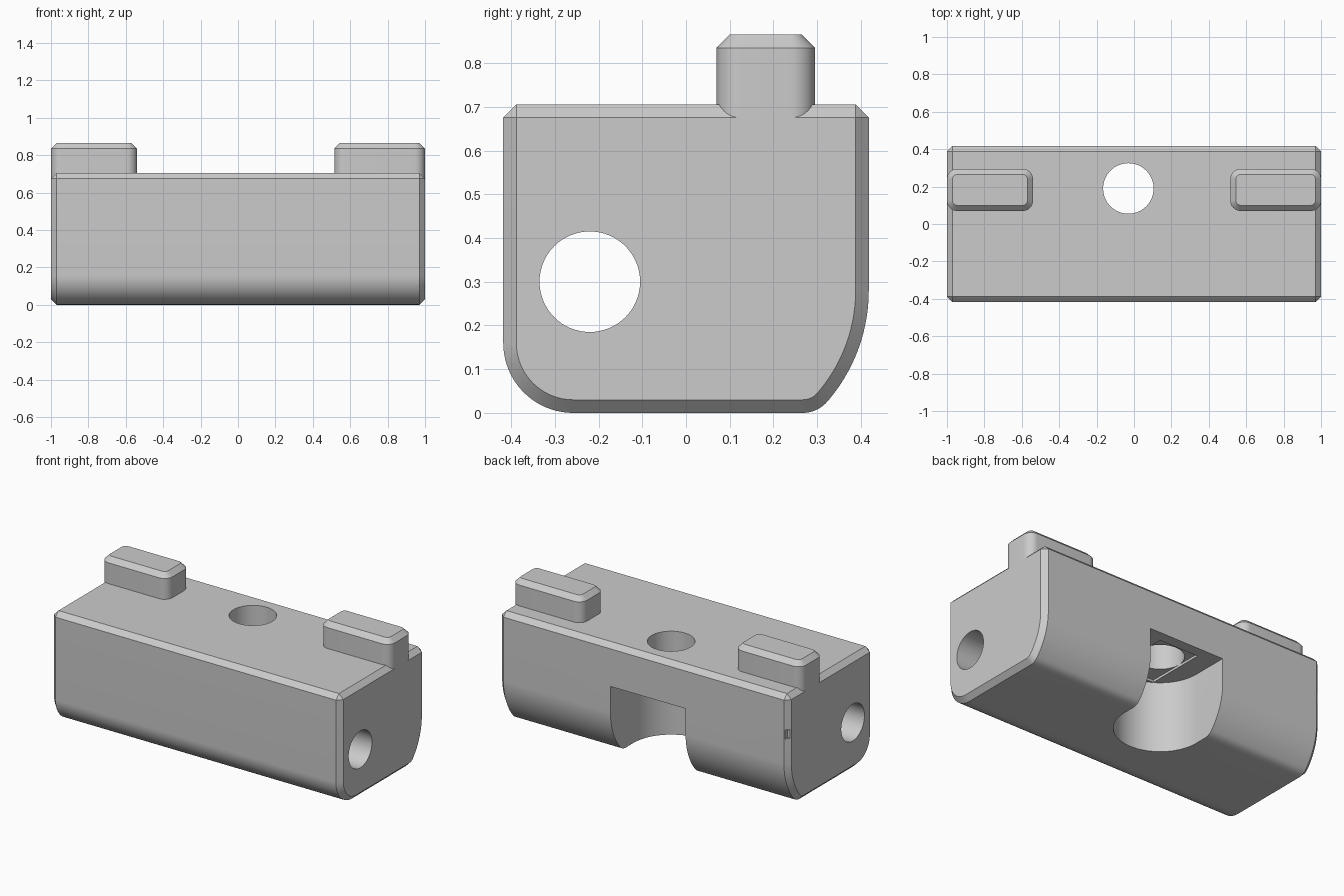
import bpy, bmesh
from math import sin, cos, radians, pi
from mathutils import Matrix

if "Cube" in bpy.data.objects:
    bpy.data.objects.remove(bpy.data.objects["Cube"], do_unlink=True)

grey = bpy.data.materials.new("plain grey")
grey.use_nodes = True
colour = (0.6, 0.6, 0.6, 1)
grey.diffuse_color = colour
grey.node_tree.nodes["Principled BSDF"].inputs["Base Color"].default_value = colour


def arc(cx, cy, r, start, end, n=20):
    angles = [radians(start + (end - start) * i / n) for i in range(n + 1)]
    return [(cx + r * cos(a), cy + r * sin(a)) for a in angles]


def finish(name, bm):
    bmesh.ops.recalc_face_normals(bm, faces=bm.faces)
    mesh = bpy.data.meshes.new(name)
    bm.to_mesh(mesh)
    bm.free()
    obj = bpy.data.objects.new(name, mesh)
    bpy.context.collection.objects.link(obj)
    mesh.materials.append(grey)
    return obj


def loft(name, rings):
    """Closed solid skinned through matching rings of 3D points."""
    bm = bmesh.new()
    loops = [[bm.verts.new(p) for p in ring] for ring in rings]
    n = len(loops[0])
    for a, b in zip(loops, loops[1:]):
        for i in range(n):
            j = (i + 1) % n
            bm.faces.new((a[i], a[j], b[j], b[i]))
    bm.faces.new(loops[0])
    bm.faces.new(loops[-1])
    bmesh.ops.remove_doubles(bm, verts=bm.verts, dist=0.0004)
    return finish(name, bm)


def cylinder(name, centre, radius, depth, axis):
    bm = bmesh.new()
    turn = Matrix.Rotation(pi / 2, 4, "Y") if axis == "X" else Matrix()
    bmesh.ops.create_cone(bm, cap_ends=True, segments=64, radius1=radius,
                          radius2=radius, depth=depth,
                          matrix=Matrix.Translation(centre) @ turn)
    return finish(name, bm)


def box(name, centre, size):
    bm = bmesh.new()
    bmesh.ops.create_cube(bm, size=1, matrix=Matrix.Translation(centre)
                          @ Matrix.Diagonal((*size, 1)))
    return finish(name, bm)


def select(obj):
    bpy.ops.object.select_all(action="DESELECT")
    obj.select_set(True)
    bpy.context.view_layer.objects.active = obj


def smooth(obj):
    select(obj)
    bpy.ops.object.shade_smooth_by_angle(angle=radians(30))


def cut(obj, cutter):
    select(obj)
    mod = obj.modifiers.new("cut", "BOOLEAN")
    mod.operation = "DIFFERENCE"
    mod.solver = "EXACT"
    mod.object = cutter
    bpy.ops.object.modifier_apply(modifier=mod.name)
    bpy.data.objects.remove(cutter, do_unlink=True)


CH = 0.03  # chamfer


def body_profile(d):
    """Side outline (y, z), moved inward by d."""
    return ([(0.388, 0.705 - d), (-0.388, 0.705 - d), (-0.418 + d, 0.675)]
            + arc(-0.258, 0.16, 0.16 - d, 180, 270)
            + arc(0.267, 0.074, 0.074 - d, 270, 319, 10)
            + arc(0.03, 0.28, 0.388 - d, 319, 360)[1:]
            + [(0.418 - d, 0.675)])


# Body block with chamfered ends
body = loft("body", [[(x, y, z) for y, z in body_profile(d)]
                     for x, d in ((-1, CH), (CH - 1, 0), (1 - CH, 0), (1, CH))])

# Pocket open to the bottom and back, with a shallow step in its ceiling
HX, HY = -0.03, 0.19
outline = [(HX + 0.26, 0.6)] + [(HX - 0.26, 0.6)] + arc(HX, HY, 0.26, 180, 360, 40)
cut(body, loft("pocket", [[(x, y, z) for x, y in outline] for z in (-0.1, 0.44)]))
cut(body, box("ceiling_step", (HX, 0.16, 0.44), (0.27, 0.38, 0.03)))

# Screw hole, long pin hole and a tiny slit at one corner
cut(body, cylinder("screw_hole", (HX, HY, 0.6), 0.135, 0.6, "Z"))
cut(body, cylinder("pin_hole", (0, -0.22, 0.3), 0.115, 2.4, "X"))
cut(body, box("slit", (-0.985, 0.403, 0.46), (0.02, 0.03, 0.055)))
smooth(body)


def tab_outline(x0, x1, y0, y1, d, r=0.055):
    pts = []
    for cx, cy, a in ((x1 - r, y1 - r, 0), (x0 + r, y1 - r, 90),
                      (x0 + r, y0 + r, 180), (x1 - r, y0 + r, 270)):
        pts += arc(cx, cy, r - d, a, a + 90, 10)
    return pts


# Top tabs with rounded corners and chamfered tops
for name, x0, x1 in (("right_tab", -1, -0.54), ("left_tab", 0.515, 1)):
    rings = [[(x, y, z) for x, y in tab_outline(x0, x1, 0.07, 0.295, d)]
             for z, d in ((0.675, 0), (0.835, 0), (0.865, CH))]
    smooth(loft(name, rings))
